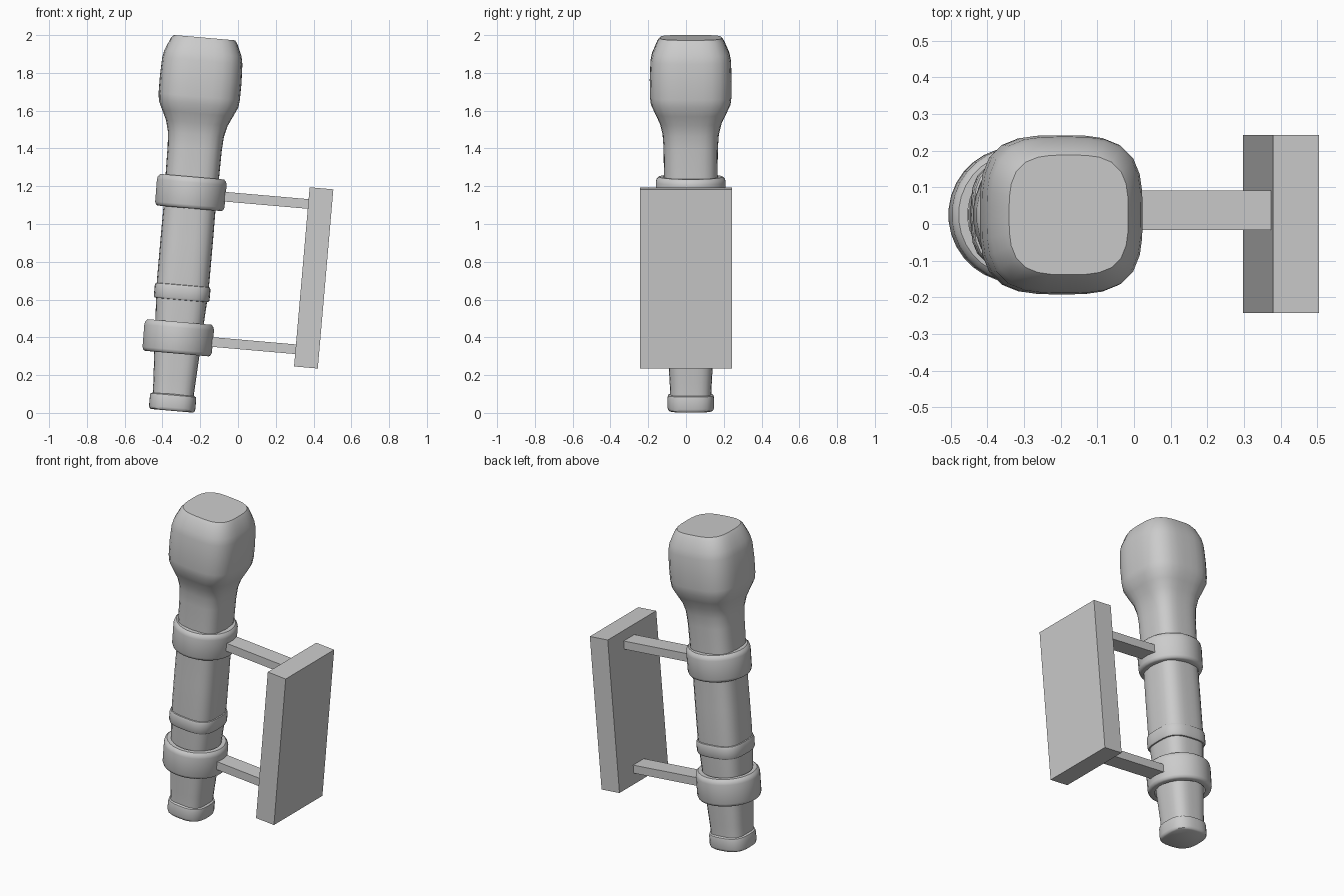
import bpy, bmesh, math
from mathutils import Matrix, Vector

if "Cube" in bpy.data.objects:
    bpy.data.objects.remove(bpy.data.objects["Cube"])

# Everything is built along a local z axis, then leaned 5 degrees
TILT = Matrix.Translation((-0.35, 0.025, 0.011)) @ Matrix.Rotation(math.radians(4.97), 4, 'Y')


def finish(name, bm, angle=None):
    bmesh.ops.recalc_face_normals(bm, faces=bm.faces)
    bm.transform(TILT)
    mesh = bpy.data.meshes.new(name)
    bm.to_mesh(mesh)
    bm.free()
    ob = bpy.data.objects.new(name, mesh)
    bpy.context.collection.objects.link(ob)
    if angle:
        bpy.ops.object.select_all(action='DESELECT')
        ob.select_set(True)
        bpy.context.view_layer.objects.active = ob
        bpy.ops.object.shade_smooth_by_angle(angle=math.radians(angle))
    return ob


def loft(name, stations, power, sides=32, hollow=False, angle=40):
    """Stack superellipse sections given as (height, half width)."""
    bm = bmesh.new()
    loops = []
    for z, r in stations:
        loop = []
        for i in range(sides):
            a = 2 * math.pi * (i + 0.5) / sides
            c, s = math.cos(a), math.sin(a)
            k = r / (abs(c) ** power + abs(s) ** power) ** (1 / power)
            loop.append(bm.verts.new((c * k, s * k, z)))
        loops.append(loop)
    pairs = list(zip(loops, loops[1:]))
    if hollow:
        pairs.append((loops[-1], loops[0]))
    else:
        bm.faces.new(loops[0])
        bm.faces.new(loops[-1])
    for a, b in pairs:
        for i in range(sides):
            j = (i + 1) % sides
            bm.faces.new((a[i], a[j], b[j], b[i]))
    return finish(name, bm, angle)


def box(name, lo, hi):
    bm = bmesh.new()
    lo, hi = Vector(lo), Vector(hi)
    size = hi - lo
    bmesh.ops.create_cube(bm, size=1, matrix=Matrix.Translation((lo + hi) / 2) @ Matrix.Diagonal((*size, 1)))
    return finish(name, bm)


# Tapered shaft flowing into the swollen grip head
loft("shaft_and_head", [
    (0.04, 0.108), (0.10, 0.109), (0.16, 0.112), (0.30, 0.120), (0.48, 0.129),
    (0.60, 0.136), (0.70, 0.139), (0.90, 0.139), (1.10, 0.138), (1.26, 0.142),
    (1.40, 0.144), (1.47, 0.149), (1.53, 0.164), (1.58, 0.188), (1.63, 0.211),
    (1.67, 0.216), (1.76, 0.217), (1.86, 0.213), (1.90, 0.205), (1.965, 0.177),
    (1.983, 0.163)], 3.3)

# Flared foot cap and middle collar
loft("foot_cap", [(0.0, 0.112), (0.006, 0.12), (0.018, 0.123), (0.07, 0.123),
                  (0.083, 0.12), (0.09, 0.107)], 2.8)
loft("middle_collar", [(0.588, 0.13), (0.590, 0.143), (0.600, 0.148), (0.655, 0.148),
                       (0.667, 0.144), (0.672, 0.13)], 3.2)

# Two mounting rings, each with a strut to the wall plate
for label, z in (("lower", 0.388), ("upper", 1.16)):
    h = 0.084
    loft(label + "_ring", [
        (z - h, 0.145), (z - h, 0.170), (z - h + 0.006, 0.180), (z - h + 0.02, 0.185),
        (z + h - 0.03, 0.186), (z + h - 0.012, 0.182), (z + h, 0.170), (z + h, 0.145)],
        2, hollow=True)
    box(label + "_strut", (0.16, -0.041, z - 0.032), (0.63, 0.066, z + 0.019))

# Wall plate
box("wall_plate", (0.624, -0.268, 0.29), (0.75, 0.218, 1.242))
